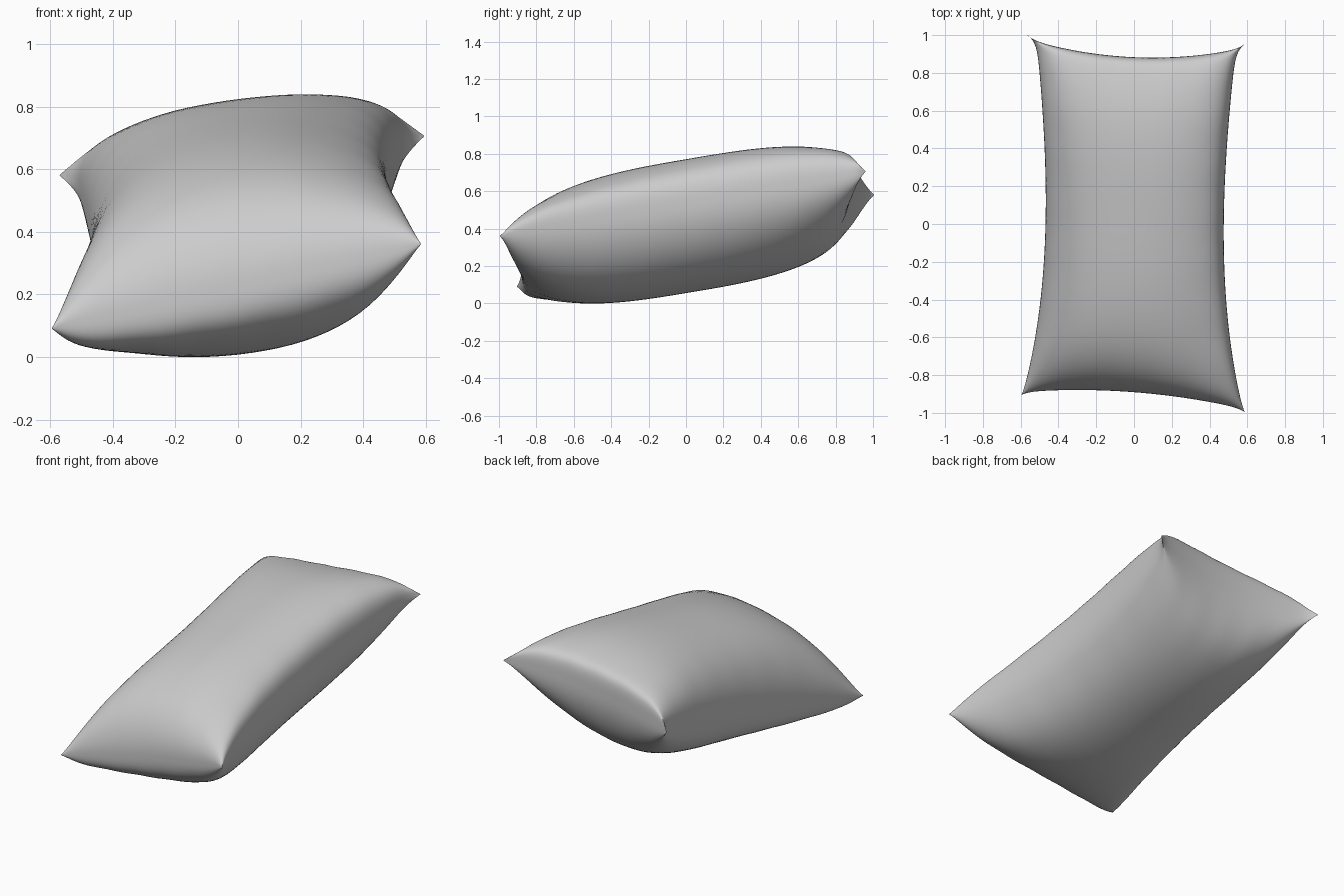
import bpy, bmesh, math

cube = bpy.data.objects.get("Cube")
if cube:
    bpy.data.objects.remove(cube, do_unlink=True)

# Four pulled corners of the seam, keyed by (side, end)
CORNERS = {(-1, -1): (-0.595, -0.905, 0.11), (1, -1): (0.585, -0.995, 0.38),
           (-1, 1): (-0.57, 1.005, 0.6), (1, 1): (0.595, 0.96, 0.725)}
N_WIDE, N_LONG = 56, 80


def spread(i, n):
    """Grid position from -1 to 1, packed closely towards the seam."""
    s = 2 * i / n - 1
    return math.sin(math.pi / 2 * math.sin(math.pi / 2 * s))


def seam_sheet(u, v):
    """Middle surface of the pillow, with its edges drawn in between the corners."""
    p = [0.0, 0.0, 0.0]
    for (cu, cv), co in CORNERS.items():
        w = (1 + cu * u) * (1 + cv * v) / 4
        p = [a + w * b for a, b in zip(p, co)]
    # waist along the sides and dip along the ends, with small ears at the tips
    curve = 0.75 - 0.2 * v
    p[0] -= 0.115 * u * (1 - curve * v * v - (1 - curve) * v ** 24)
    p[1] -= (0.08 + 0.02 * v) * v * (1 - 0.75 * u * u - 0.25 * u ** 16)
    # the stuffing sags flatter than the corners
    p[2] -= (0.02 + 0.062 * v) * (1 - u * u) * (1 - v ** 12)
    p[2] -= 0.042 * (1 - v) * u * (1 - u ** 4) * (1 - v ** 6)
    return p


def fullness(u, v):
    """Half thickness of the stuffing, pinched at the four ears."""
    across = max(0, 1 - abs(u) ** 2.1) ** 0.4
    along = max(0, 1 - abs(v) ** 3) ** (0.365 - 0.035 * v)
    pinch = 1 - 0.5 * abs(u * v) ** 16
    # soft puckers that fade out away from the seam
    pucker = 0.012 * math.sin(17 * u + 2) * v ** 6 + 0.012 * math.sin(23 * v) * u ** 6
    return 0.35 * across * along * pinch * (1 + pucker)


# Pillow shell: top and bottom cloth joined along the seam
bm = bmesh.new()
for side in (1, -1):
    grid = []
    for j in range(N_LONG + 1):
        row = []
        for i in range(N_WIDE + 1):
            u, v = spread(i, N_WIDE), spread(j, N_LONG)
            x, y, z = seam_sheet(u, v)
            row.append(bm.verts.new((x, y, z + side * fullness(u, v))))
        grid.append(row)
    for j in range(N_LONG):
        for i in range(N_WIDE):
            quad = [grid[j][i], grid[j][i + 1], grid[j + 1][i + 1], grid[j + 1][i]]
            bm.faces.new(quad[::side])
bmesh.ops.remove_doubles(bm, verts=bm.verts, dist=0.0002)
bmesh.ops.recalc_face_normals(bm, faces=bm.faces)
floor = min(v.co.z for v in bm.verts)
bmesh.ops.translate(bm, verts=bm.verts, vec=(0, 0, -floor))

mesh = bpy.data.meshes.new("pillow")
bm.to_mesh(mesh)
bm.free()
pillow = bpy.data.objects.new("pillow", mesh)
bpy.context.collection.objects.link(pillow)

# Plain grey cloth
cloth = bpy.data.materials.new("grey_cloth")
cloth.use_nodes = True
grey = (0.6, 0.6, 0.6, 1)
cloth.diffuse_color = grey
cloth.node_tree.nodes["Principled BSDF"].inputs["Base Color"].default_value = grey
mesh.materials.append(cloth)

bpy.context.view_layer.objects.active = pillow
pillow.select_set(True)
bpy.ops.object.shade_smooth_by_angle(angle=math.radians(60))
